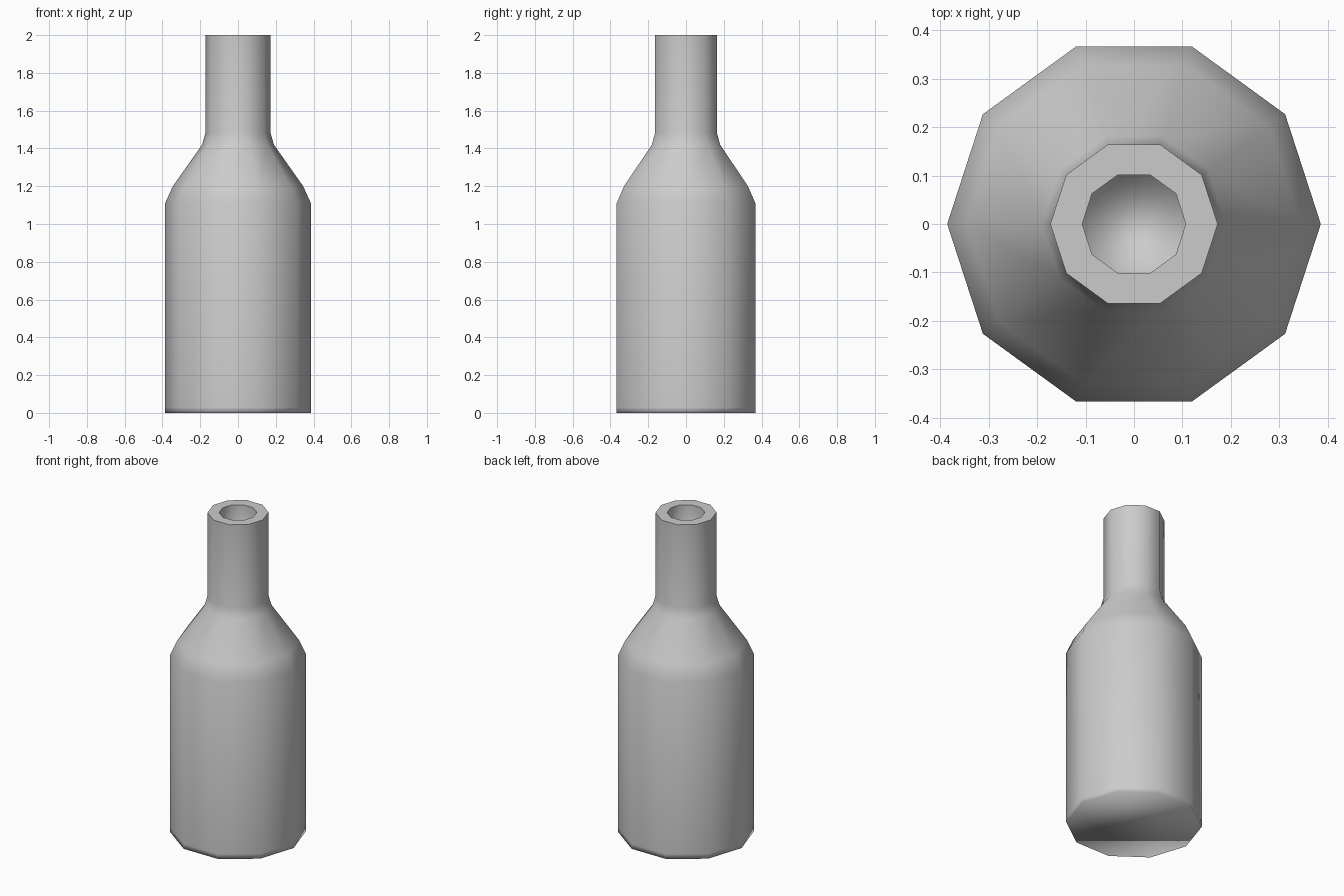
import bpy, bmesh, math

if "Cube" in bpy.data.objects:
    bpy.data.objects.remove(bpy.data.objects["Cube"])

SIDES = 10

# Bottle profile (radius, height): base, body, shoulder, neck, mouth bore
PROFILE = [
    (0.386, 0.0), (0.386, 0.03),
    (0.386, 1.11), (0.345, 1.20), (0.19, 1.42), (0.173, 1.48),
    (0.173, 2.0), (0.107, 2.0), (0.107, 1.6),
]


def lathe(name, profile):
    bm = bmesh.new()
    rings = []
    for r, z in profile:
        rings.append([bm.verts.new((r * math.cos(2 * math.pi * i / SIDES),
                                    r * math.sin(2 * math.pi * i / SIDES), z))
                      for i in range(SIDES)])
    for a, b in zip(rings, rings[1:]):
        for i in range(SIDES):
            j = (i + 1) % SIDES
            bm.faces.new((a[i], a[j], b[j], b[i]))
    # Close the base and the bottom of the bore
    bm.faces.new(rings[0][::-1])
    bm.faces.new(rings[-1])
    bmesh.ops.recalc_face_normals(bm, faces=bm.faces[:])
    # Smooth everywhere except the crisp edges of the mouth ring
    for f in bm.faces:
        f.smooth = True
    for e in bm.edges:
        a, b = e.verts
        if a.co.z > 1.99 and b.co.z > 1.99:
            e.smooth = False
    mesh = bpy.data.meshes.new(name)
    bm.to_mesh(mesh)
    bm.free()
    obj = bpy.data.objects.new(name, mesh)
    bpy.context.collection.objects.link(obj)
    return obj


bottle = lathe("bottle", PROFILE)
